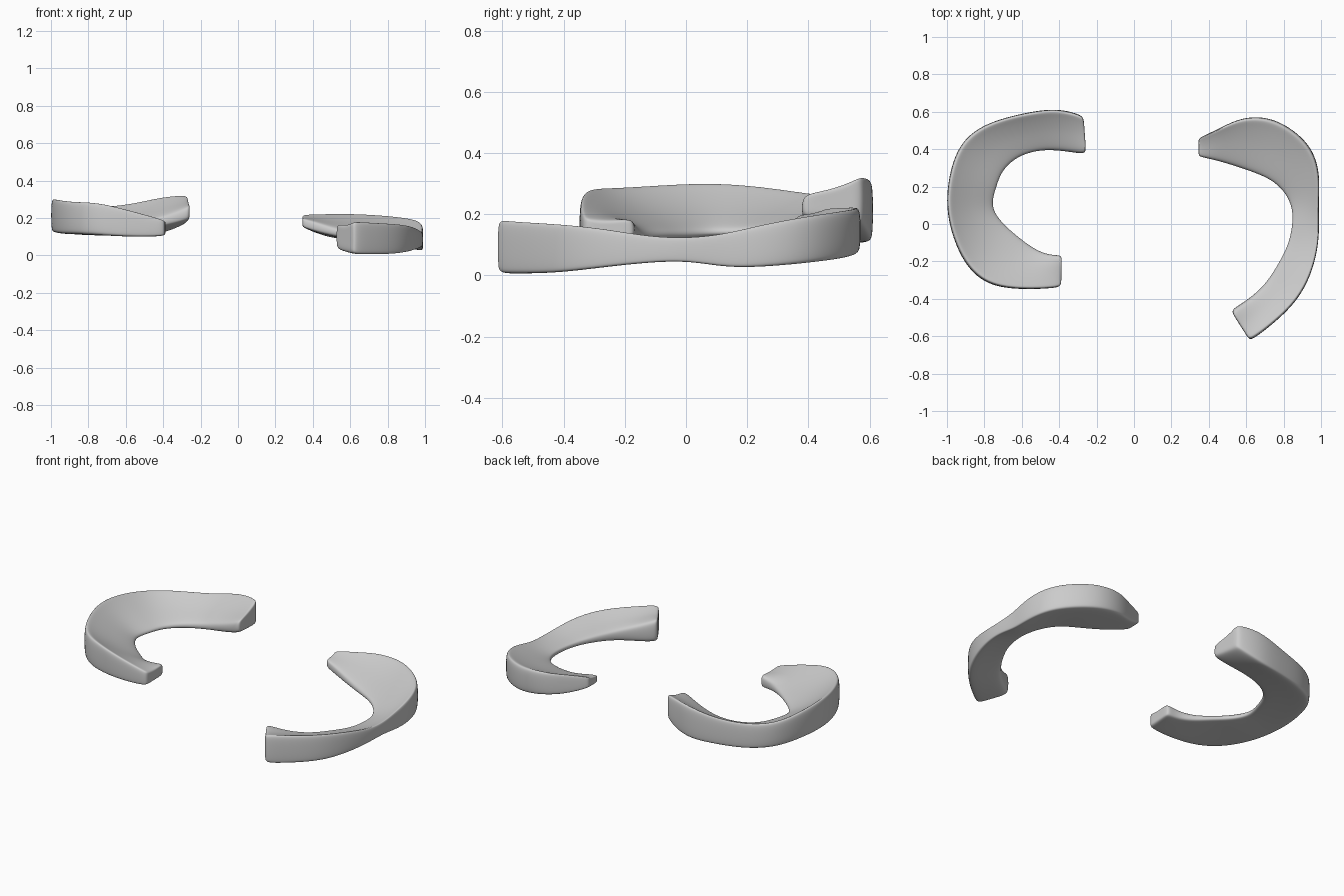
import bpy, bmesh
from mathutils import Vector

# Cross-section of the wedge: (u: 0 outer wall -> 1 inner edge, v: 0 bottom -> 1 top)
SECTION = [(0.04, 0.0), (0.0, 0.10), (-0.01, 0.5), (0.0, 0.92), (0.05, 1.0), (0.16, 0.96),
           (0.5, 0.90), (0.9, 0.97), (1.0, 0.85), (1.0, 0.15), (0.92, 0.0), (0.5, 0.0)]


def wedge_ring(outer, inner, zo, zi):
    """One cross-section ring between an outer and an inner point."""
    ring = []
    for u, v in SECTION:
        p = Vector(outer).lerp(Vector(inner), u)
        lo = zo[0] + (zi[0] - zo[0]) * u
        hi = zo[1] + (zi[1] - zo[1]) * u
        ring.append(Vector((p.x, p.y, lo + (hi - lo) * v)))
    return ring


def crescent(name, stations):
    """Loft wedge rings along the stations, cap both horns and smooth."""
    rings = [wedge_ring((a, b), (c, d), (e, f), (g, h)) for a, b, c, d, e, f, g, h in stations]

    def horn(end, nxt):
        # a holding ring near the end, and a slightly shrunken end ring
        c = sum(end, Vector()) / len(end)
        hold = [p.lerp(q, 0.15) for p, q in zip(end, nxt)]
        tip = [c.lerp(p, 0.86) for p in end]
        core = [c.lerp(p, 0.4) for p in end]
        return [core, tip, hold]

    rings = horn(rings[0], rings[1]) + rings[1:-1] + horn(rings[-1], rings[-2])[::-1]
    bm = bmesh.new()
    loops = [[bm.verts.new(p) for p in r] for r in rings]
    n = len(SECTION)
    for r0, r1 in zip(loops, loops[1:]):
        for i in range(n):
            j = (i + 1) % n
            bm.faces.new((r0[i], r0[j], r1[j], r1[i]))
    bm.faces.new(loops[0])
    bm.faces.new(loops[-1])
    bmesh.ops.recalc_face_normals(bm, faces=bm.faces)
    me = bpy.data.meshes.new(name)
    bm.to_mesh(me)
    bm.free()
    me.shade_smooth()
    ob = bpy.data.objects.new(name, me)
    bpy.context.collection.objects.link(ob)
    sub = ob.modifiers.new("smooth", "SUBSURF")
    sub.levels = sub.render_levels = 3
    return ob


# Each station: outer x, y, inner x, y, outer bottom/top z, inner bottom/top z
crescent("left_cartilage", [
    (-0.27, 0.58, -0.255, 0.37, 0.17, 0.33, 0.19, 0.27),
    (-0.42, 0.62, -0.37, 0.39, 0.10, 0.32, 0.16, 0.22),
    (-0.60, 0.59, -0.50, 0.40, 0.10, 0.275, 0.14, 0.18),
    (-0.79, 0.54, -0.63, 0.36, 0.10, 0.265, 0.13, 0.165),
    (-0.93, 0.44, -0.71, 0.28, 0.11, 0.27, 0.13, 0.16),
    (-0.99, 0.26, -0.735, 0.20, 0.12, 0.30, 0.13, 0.155),
    (-1.005, 0.08, -0.77, 0.09, 0.12, 0.315, 0.13, 0.155),
    (-0.96, -0.10, -0.70, 0.0, 0.11, 0.305, 0.12, 0.15),
    (-0.88, -0.25, -0.63, -0.06, 0.11, 0.295, 0.12, 0.15),
    (-0.76, -0.335, -0.54, -0.13, 0.105, 0.295, 0.11, 0.15),
    (-0.58, -0.35, -0.46, -0.165, 0.095, 0.245, 0.11, 0.17),
    (-0.39, -0.34, -0.385, -0.165, 0.10, 0.19, 0.11, 0.19)])

crescent("right_cartilage", [
    (0.62, -0.625, 0.515, -0.46, 0.0, 0.185, 0.03, 0.18),
    (0.71, -0.56, 0.60, -0.41, 0.0, 0.18, 0.03, 0.14),
    (0.86, -0.43, 0.70, -0.33, 0.0, 0.175, 0.05, 0.11),
    (0.945, -0.28, 0.78, -0.20, 0.02, 0.16, 0.06, 0.10),
    (0.985, -0.12, 0.83, -0.10, 0.04, 0.13, 0.06, 0.09),
    (0.99, 0.01, 0.85, 0.01, 0.045, 0.125, 0.06, 0.09),
    (0.985, 0.13, 0.845, 0.10, 0.02, 0.14, 0.06, 0.09),
    (0.995, 0.26, 0.80, 0.18, 0.02, 0.175, 0.07, 0.10),
    (0.95, 0.43, 0.73, 0.24, 0.035, 0.205, 0.08, 0.115),
    (0.75, 0.575, 0.63, 0.28, 0.055, 0.225, 0.085, 0.125),
    (0.57, 0.57, 0.51, 0.32, 0.08, 0.23, 0.10, 0.15),
    (0.46, 0.51, 0.42, 0.345, 0.10, 0.225, 0.125, 0.18),
    (0.345, 0.46, 0.345, 0.36, 0.15, 0.22, 0.15, 0.20)])
